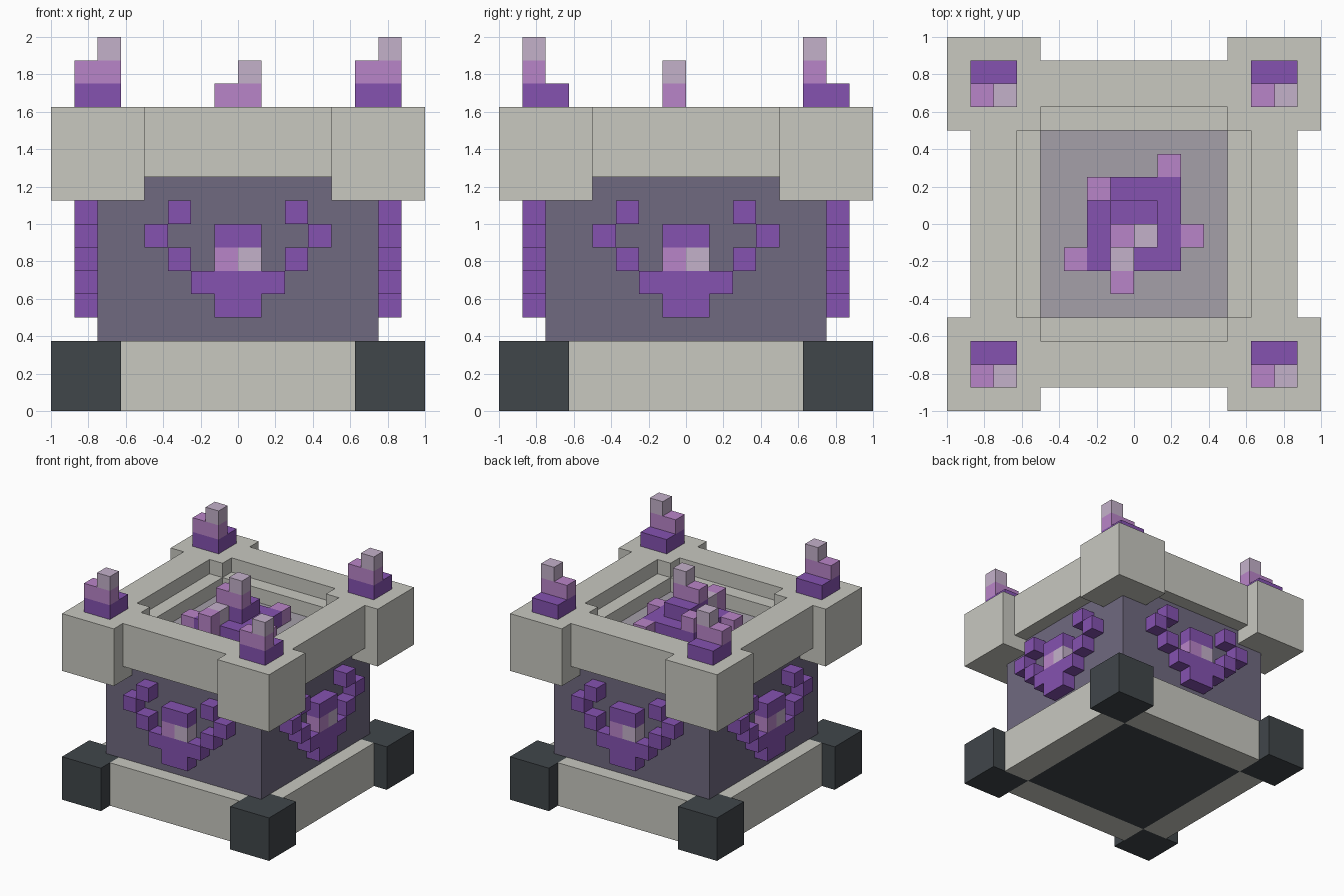
import bpy, bmesh
from mathutils import Matrix, Vector
from math import pi

if "Cube" in bpy.data.objects:
    bpy.data.objects.remove(bpy.data.objects["Cube"], do_unlink=True)

U = 0.125  # block size: the whole design sits on a 16-unit grid


def srgb(h):
    out = []
    for i in (0, 2, 4):
        c = int(h[i:i + 2], 16) / 255
        out.append(c / 12.92 if c <= 0.04045 else ((c + 0.055) / 1.055) ** 2.4)
    return (*out, 1.0)


def material(name, colour):
    m = bpy.data.materials.new(name)
    m.use_nodes = True
    m.diffuse_color = srgb(colour)
    bsdf = next(n for n in m.node_tree.nodes if n.type == "BSDF_PRINCIPLED")
    bsdf.inputs["Base Color"].default_value = srgb(colour)
    bsdf.inputs["Roughness"].default_value = 0.8
    return m


STONE = material("pale stone", "C8C8C0")
WALL = material("slate violet", "706A80")
FLOOR = material("dusty mauve", "A5A0A9")
IRON = material("dark iron", "40464A")
PURPLE = material("deep purple", "8552B0")
PINK = material("orchid", "B985C8")
PALE = material("pale lilac", "C4B1CA")


def boxes(name, mat, spans, turns=(0,), shifts=((0, 0),)):
    """One object from boxes (x0,x1,y0,y1,z0,z1) in units, turned about z and shifted."""
    bm = bmesh.new()
    for x0, x1, y0, y1, z0, z1 in spans:
        for t in turns:
            for sx, sy in shifts:
                size = Matrix.Diagonal((x1 - x0, y1 - y0, z1 - z0, 1))
                mid = Matrix.Translation(((x0 + x1) / 2, (y0 + y1) / 2, (z0 + z1) / 2))
                move = Matrix.Translation(Vector((sx, sy, 0)))
                bmesh.ops.create_cube(
                    bm, size=1,
                    matrix=Matrix.Scale(U, 4) @ Matrix.Rotation(t * pi / 2, 4, "Z") @ move @ mid @ size)
    mesh = bpy.data.meshes.new(name)
    bm.to_mesh(mesh)
    bm.free()
    mesh.materials.append(mat)
    ob = bpy.data.objects.new(name, mesh)
    bpy.context.collection.objects.link(ob)
    return ob


QUARTERS = (0, 1, 2, 3)

# Base: corner feet, stone beams between them, dark underside
boxes("corner_feet", IRON, [(5, 8, -8, -5, 0, 3)], QUARTERS)
boxes("base_beams", STONE, [(-5, 5, -7, -5, 0, 3)], QUARTERS)
boxes("underside_plate", IRON, [(-5, 5, -5, 5, 0, 1)])

# Main body
boxes("body", WALL, [(-6, 6, -6, 6, 2, 10)])

# Upper rim: corner blocks, beams, inner ledge and sunken floor
boxes("rim_corner_blocks", STONE, [(4, 8, -8, -4, 9, 13)], QUARTERS)
boxes("rim_beams", STONE, [(-4, 4, -7, -5, 10, 13)], QUARTERS)
boxes("inner_ledge", STONE, [(-4, 4, -5, -4, 10, 12)], QUARTERS)
boxes("basin_floor", FLOOR, [(-4, 4, -4, 4, 10, 11)])

# Crystal relief on each of the four sides
relief = [(-1, 1, 7, 8), (-2, 2, 5, 6), (-1, 1, 4, 5)]
for x, z in ((2, 8), (3, 7), (2, 6)):
    relief += [(x, x + 1, z, z + 1), (-x - 1, -x, z, z + 1)]
boxes("side_relief", PURPLE, [(a, b, -7, -6, c, d) for a, b, c, d in relief], QUARTERS)
boxes("side_relief_orchid", PINK, [(-1, 0, -7, -6, 6, 7)], QUARTERS)
boxes("side_relief_pale", PALE, [(0, 1, -7, -6, 6, 7)], QUARTERS)

# Stepped crystal clusters on the rim corners
corners = [(sx, sy) for sx in (-6, 6) for sy in (-6, 6)]
boxes("corner_crystal_base", PURPLE, [(-1, 1, -1, 1, 13, 14)], shifts=corners)
boxes("corner_crystal_middle", PINK, [(-1, 1, -1, 0, 14, 15)], shifts=corners)
boxes("corner_crystal_tip", PALE, [(0, 1, -1, 0, 15, 16)], shifts=corners)

# Central crystal cluster in the basin
boxes("central_crystal_base", PURPLE, [(-2, 2, -2, 2, 11, 12), (-1, 1, -1, 1, 12, 13)])
boxes("central_crystal_middle", PINK, [(-1, 1, -1, 0, 13, 14)])
boxes("central_crystal_tip", PALE, [(0, 1, -1, 0, 14, 15), (-1, 0, -2, -1, 12, 13)])
boxes("central_crystal_shards", PINK, [
    (-2, -1, 1, 2, 12, 13), (1, 2, 2, 3, 11, 12), (2, 3, -1, 0, 11, 12),
    (-3, -2, -2, -1, 11, 12), (-1, 0, -3, -2, 11, 13)])
